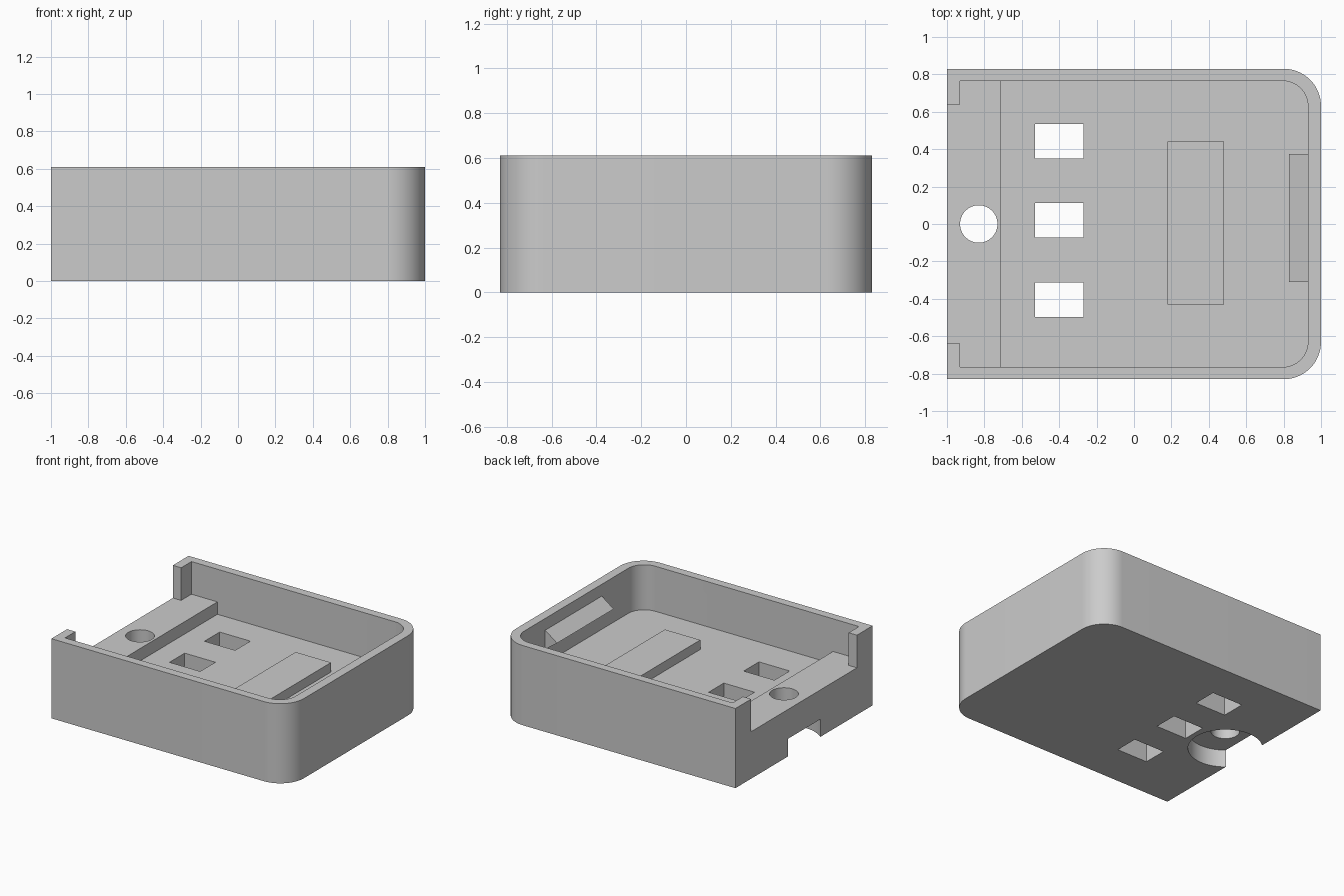
import bpy, bmesh
from math import radians, cos, sin, pi

cube = bpy.data.objects.get("Cube")
if cube:
    bpy.data.objects.remove(cube, do_unlink=True)

grey = bpy.data.materials.new("light_grey")
grey.use_nodes = True
colour = (0.6, 0.6, 0.6, 1)
grey.diffuse_color = colour
grey.node_tree.nodes["Principled BSDF"].inputs["Base Color"].default_value = colour


def prism(name, points, z0, z1):
    """Extrude an outline in x, y from z0 up to z1."""
    bm = bmesh.new()
    face = bm.faces.new([bm.verts.new((x, y, z0)) for x, y in points])
    top = bmesh.ops.extrude_face_region(bm, geom=[face])["geom"]
    for v in top:
        if isinstance(v, bmesh.types.BMVert):
            v.co.z = z1
    return finish(name, bm)


def finish(name, bm):
    bmesh.ops.recalc_face_normals(bm, faces=bm.faces)
    mesh = bpy.data.meshes.new(name)
    bm.to_mesh(mesh)
    bm.free()
    mesh.materials.append(grey)
    obj = bpy.data.objects.new(name, mesh)
    bpy.context.collection.objects.link(obj)
    return obj


def rect(x0, x1, y0, y1):
    return [(x0, y0), (x1, y0), (x1, y1), (x0, y1)]


def circle(x, y, r, n=64):
    return [(x + r * cos(2 * pi * i / n), y + r * sin(2 * pi * i / n)) for i in range(n)]


def rounded_end(x0, x1, half, r, n=16):
    """Rectangle whose two +x corners are rounded."""
    arc = [(x1 - r + r * cos(pi / 2 * i / n), half - r + r * sin(pi / 2 * i / n))
           for i in range(n + 1)]
    return [(x0, -half)] + [(x, -y) for x, y in reversed(arc)] + arc + [(x0, half)]


# Outer body of the tray
tray = prism("tray", rounded_end(-1, 1, 0.83, 0.2), 0, 0.61)

cutters = [
    # Deep cavity and the shallower ledge at the open end
    prism("cavity_cutter", rounded_end(-0.71, 0.93, 0.765, 0.135), 0.265, 1),
    prism("ledge_cutter", rect(-0.93, -0.6, -0.765, 0.765), 0.36, 1),
    prism("opening_cutter", rect(-1.2, -0.9, -0.64, 0.64), 0.36, 1),
    # Round hole with a wide recess beneath
    prism("hole_cutter", circle(-0.83, 0, 0.1), -0.2, 0.5),
    prism("recess_cutter", circle(-0.83, 0, 0.26), -0.2, 0.135),
]
# Three slots through the floor
for i, y in enumerate((-0.405, 0.02, 0.443)):
    cutters.append(prism(f"slot_cutter_{i}", rect(-0.53, -0.27, y - 0.092, y + 0.092), -0.2, 0.5))

bpy.context.view_layer.objects.active = tray
for cutter in cutters:
    mod = tray.modifiers.new(cutter.name, 'BOOLEAN')
    mod.operation = 'DIFFERENCE'
    mod.solver = 'EXACT'
    mod.object = cutter
    bpy.ops.object.modifier_apply(modifier=mod.name)
    bpy.data.objects.remove(cutter, do_unlink=True)

# Raised pad on the floor
prism("floor_pad", rect(0.18, 0.48, -0.43, 0.44), 0.26, 0.338)

# Wedge-shaped catch on the end wall
bm = bmesh.new()
profile = [(0.935, 0.523), (0.83, 0.447), (0.935, 0.37)]
face = bm.faces.new([bm.verts.new((x, -0.31, z)) for x, z in profile])
far = bmesh.ops.extrude_face_region(bm, geom=[face])["geom"]
bmesh.ops.translate(bm, verts=[v for v in far if isinstance(v, bmesh.types.BMVert)],
                    vec=(0, 0.685, 0))
finish("wall_catch", bm)

# Smooth only the rounded walls
bpy.ops.object.select_all(action='DESELECT')
tray.select_set(True)
bpy.ops.object.shade_smooth_by_angle(angle=radians(30))
